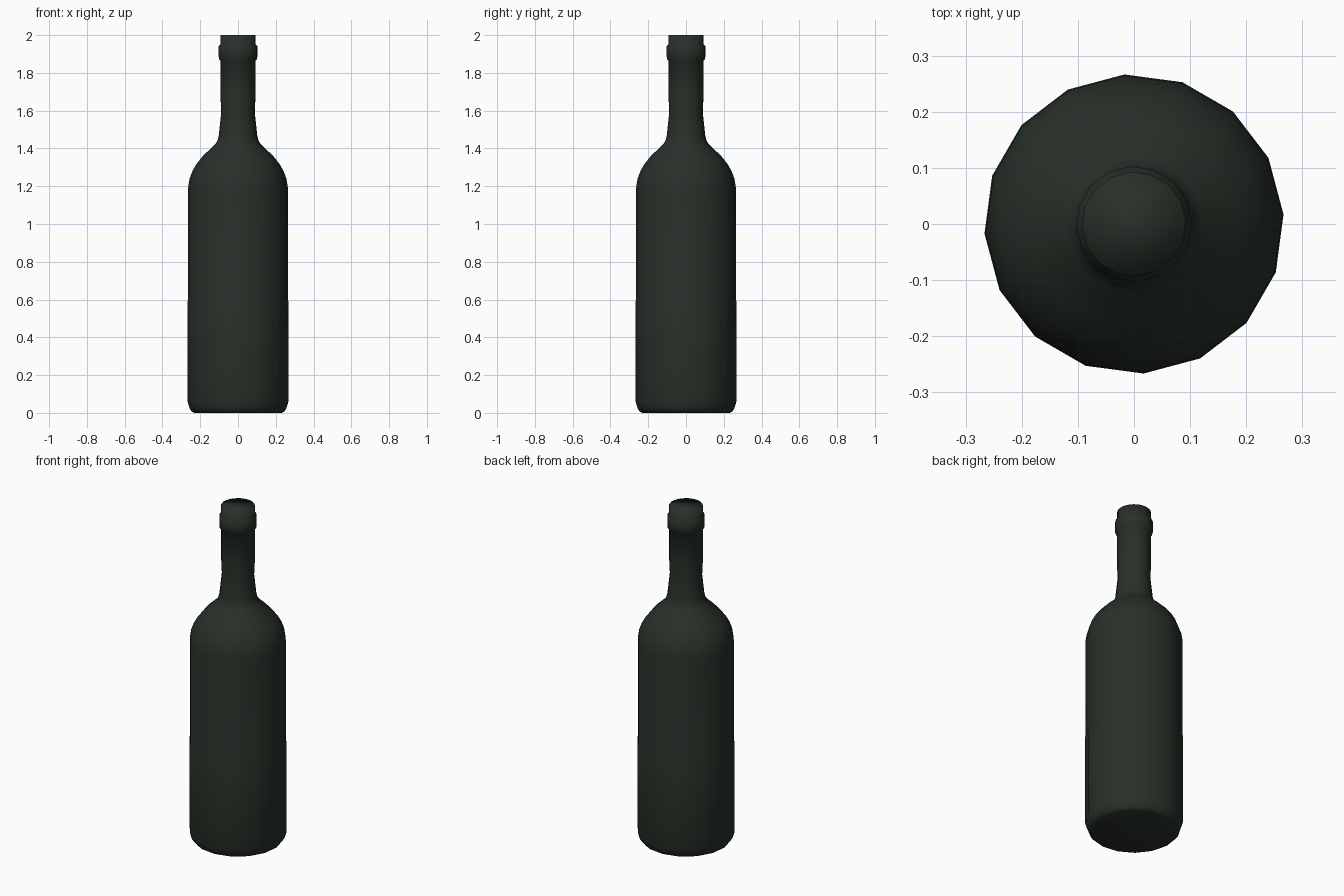
import bpy, bmesh, math

if "Cube" in bpy.data.objects:
    bpy.data.objects.remove(bpy.data.objects["Cube"])

SIDES = 16
TURN = math.radians(3.7)

# Bottle outline: radius, height from base to mouth
profile = [
    (0.232, 0.0), (0.245, 0.006), (0.257, 0.025), (0.267, 0.058),
    (0.267, 0.59), (0.265, 0.60), (0.265, 1.19), (0.257, 1.24), (0.242, 1.28),
    (0.222, 1.315), (0.187, 1.36), (0.123, 1.42), (0.109, 1.44), (0.102, 1.47),
    (0.089, 1.59), (0.093, 1.68), (0.093, 1.865),
    (0.102, 1.875), (0.103, 1.94), (0.093, 1.952), (0.093, 2.0),
]

# Revolve the outline and close both ends
bm = bmesh.new()
rings = []
for r, z in profile:
    rings.append([bm.verts.new((r * math.cos(TURN + math.tau * i / SIDES),
                                r * math.sin(TURN + math.tau * i / SIDES), z))
                  for i in range(SIDES)])
for a, b in zip(rings, rings[1:]):
    for i in range(SIDES):
        j = (i + 1) % SIDES
        bm.faces.new((a[i], a[j], b[j], b[i]))
bm.faces.new(rings[0][::-1])
bm.faces.new(rings[-1])

mesh = bpy.data.meshes.new("bottle")
bm.to_mesh(mesh)
bm.free()
bottle = bpy.data.objects.new("bottle", mesh)
bpy.context.collection.objects.link(bottle)

# Smooth shading all over
for p in mesh.polygons:
    p.use_smooth = True

# Dark green glass
glass = bpy.data.materials.new("dark_green_glass")
glass.diffuse_color = (0.021, 0.030, 0.022, 1)
glass.use_nodes = True
glass.node_tree.nodes["Principled BSDF"].inputs["Base Color"].default_value = glass.diffuse_color
mesh.materials.append(glass)
